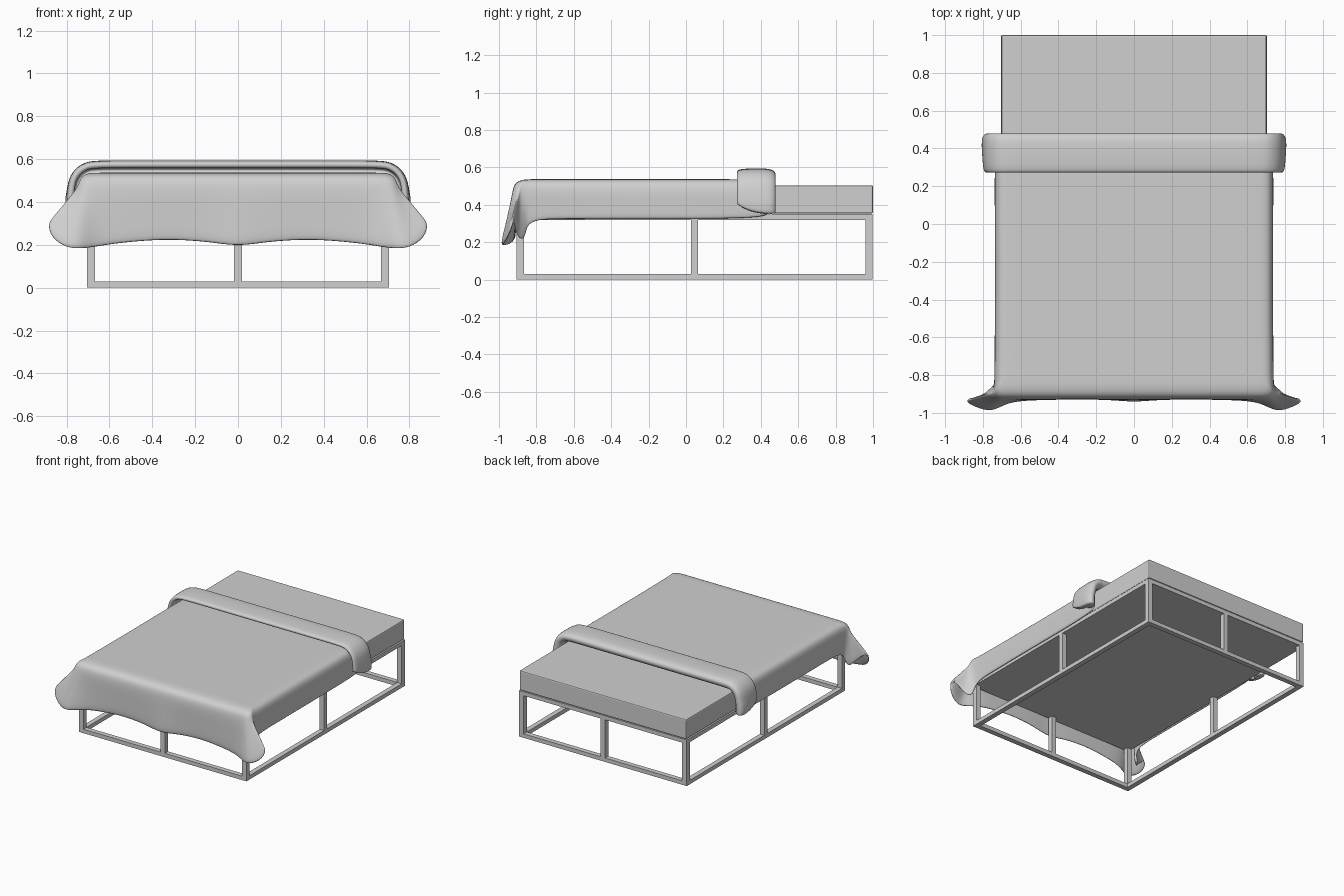
import bpy, bmesh, math

if "Cube" in bpy.data.objects:
    bpy.data.objects.remove(bpy.data.objects["Cube"], do_unlink=True)

GREY = (0.63, 0.63, 0.63, 1)
mat = bpy.data.materials.new("light grey")
mat.use_nodes = True
mat.diffuse_color = GREY
mat.node_tree.nodes["Principled BSDF"].inputs["Base Color"].default_value = GREY


def finish(bm, name):
    bmesh.ops.recalc_face_normals(bm, faces=bm.faces)
    mesh = bpy.data.meshes.new(name)
    bm.to_mesh(mesh)
    bm.free()
    mesh.materials.append(mat)
    obj = bpy.data.objects.new(name, mesh)
    bpy.context.collection.objects.link(obj)
    return obj


def box(name, x0, x1, y0, y1, z0, z1):
    bm = bmesh.new()
    bmesh.ops.create_cube(bm, size=1)
    for v in bm.verts:
        v.co = ((x0 + x1) / 2 + v.co.x * (x1 - x0),
                (y0 + y1) / 2 + v.co.y * (y1 - y0),
                (z0 + z1) / 2 + v.co.z * (z1 - z0))
    return finish(bm, name)


def loft(bm, rows, closed=False):
    """Skin a list of equally long point rows."""
    grid = [[bm.verts.new(p) for p in row] for row in rows]
    n = len(grid[0])
    for r0, r1 in zip(grid, grid[1:]):
        for i in range(n if closed else n - 1):
            j = (i + 1) % n
            bm.faces.new((r0[i], r0[j], r1[j], r1[i]))
    return grid


def soften(obj):
    sub = obj.modifiers.new("soft", "SUBSURF")
    sub.levels = sub.render_levels = 2
    for p in obj.data.polygons:
        p.use_smooth = True


# Metal frame: bottom rails, corner and middle posts, solid base plate
W, FRONT, BACK, BAR, RAIL = 0.705, -0.905, 0.998, 0.038, 0.03
for side, s in (("left", 1), ("right", -1)):
    xs = sorted((s * W, s * (W - BAR)))
    box(f"{side}_bottom_rail", *xs, FRONT, BACK, 0, RAIL)
for side, y in (("front", FRONT), ("back", BACK - BAR)):
    box(f"{side}_bottom_rail", -W + BAR, W - BAR, y, y + BAR, 0, RAIL)
box("base_plate", -W, W, FRONT, BACK, 0.32, 0.35)

for nx, x in (("left", W - BAR), ("middle", -BAR / 2), ("right", -W)):
    for ny, y in (("front", FRONT), ("middle", 0.027), ("back", BACK - BAR)):
        if nx != "middle" or ny != "middle":
            box(f"{ny}_{nx}_post", x, x + BAR, y, y + BAR, RAIL, 0.32)

# Mattress
mattress = box("mattress", -0.702, 0.702, -0.9, 1.0, 0.354, 0.504)
bev = mattress.modifiers.new("edge", "BEVEL")
bev.width, bev.segments = 0.008, 2

# Blanket: shoulder outline (x, y) and matching hem point (x, y, z), back to front
stations = [
    (.738, .46, .738, .46, .33), (.738, .1, .735, .1, .323),
    (.736, -.3, .738, -.3, .325), (.738, -.65, .735, -.65, .323),
    (.74, -.82, .735, -.845, .322), (.742, -.858, .742, -.852, .23),
    (.744, -.875, .77, -.872, .205), (.745, -.885, .80, -.905, .25),
    (.746, -.892, .89, -.928, .34), (.745, -.902, .89, -.955, .25),
    (.74, -.912, .82, -.985, .192), (.72, -.928, .75, -1.0, .18),
    (.67, -.93, .68, -.955, .186), (.6, -.93, .6, -.938, .2),
    (.5, -.93, .5, -.933, .212), (.33, -.93, .33, -.928, .225),
    (.15, -.93, .15, -.93, .213), (.04, -.93, .04, -.942, .196),
]
outline = stations + [(-a, b, -c, d, e) for a, b, c, d, e in reversed(stations)]
rows = []
for scale, z in ((.86, .537), (.935, .537), (.985, .52), (1, .47)):
    rows.append([(s[0] * scale, s[1] * (scale if s[1] < 0 else 1), z) for s in outline])
for t in (.35, .7, 1):
    rows.append([(s[0] + (s[2] - s[0]) * t, s[1] + (s[3] - s[1]) * t,
                  .47 + (s[4] - .47) * t) for s in outline])
bm = bmesh.new()
grid = loft(bm, rows)
# Flat top: cross strips along the sides, one face at the foot end
top, n = grid[0], len(outline)
for i in range(4):
    bm.faces.new((top[i], top[i + 1], top[n - 2 - i], top[n - 1 - i]))
bm.faces.new(top[4:n - 4])
blanket = finish(bm, "blanket")
if blanket.data.polygons[-1].normal.z < 0:
    blanket.data.flip_normals()
thick = blanket.modifiers.new("thickness", "SOLIDIFY")
thick.thickness, thick.offset = 0.02, -1
soften(blanket)

# Turned-back blanket fold: hook profile (y, distance from mattress) swept over the bed
hook = [(.272, .072), (.274, .09), (.34, .095), (.45, .096), (.482, .075),
        (.48, .045), (.45, .02), (.41, .025), (.435, .048), (.42, .06),
        (.34, .062), (.28, .056)]


def arch(y, d):
    end = .345 + max(0, .4 - y) ** 2 * 3
    r = d + .035
    flare = .672 + (.008 if y > .4 else 0)
    half = [(flare + r - .006, end), (flare + r, end + .02), (flare + r, .42)]
    half += [(.668 + r * math.cos(a), .465 + r * math.sin(a))
             for a in (math.pi * k / 8 for k in range(5))]
    half += [(.45, .465 + r), (.15, .465 + r)]
    return [(x, y, z) for x, z in half] + [(-x, y, z) for x, z in reversed(half)]


paths = [arch(y, d) for y, d in hook]
bm = bmesh.new()
grid = loft(bm, list(zip(*paths)), closed=True)
bm.faces.new(grid[0])
bm.faces.new(grid[-1])
soften(finish(bm, "blanket_fold"))
